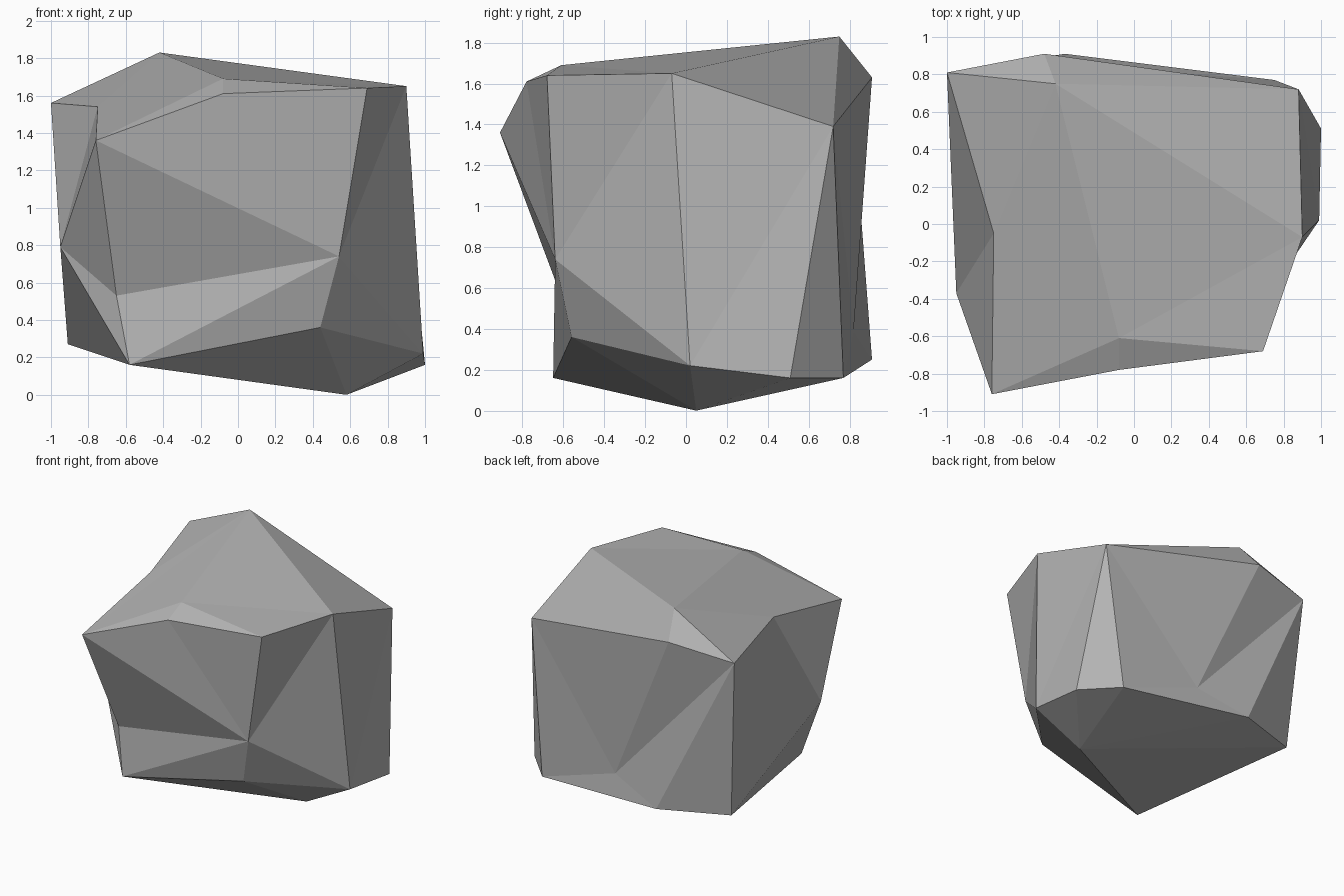
import bpy
import bmesh

old = bpy.data.objects.get("Cube")
if old:
    bpy.data.objects.remove(old, do_unlink=True)

# Corners of the boulder, grouped by the region they belong to
corners = {
    # crown and upper rim
    "peak": (-0.42, 0.75, 1.83), "brow": (-0.08, -0.61, 1.69),
    "rim_front": (-0.08, -0.78, 1.61), "rim_front_left": (0.69, -0.68, 1.64),
    "rim_left": (0.90, -0.07, 1.65), "rim_back_left": (0.88, 0.72, 1.39),
    "rim_back": (-0.48, 0.91, 1.63), "rim_back_right": (-1.00, 0.81, 1.56),
    "rim_right": (-0.75, -0.05, 1.54), "rim_front_right": (-0.76, -0.91, 1.36),
    # hollows and bulges around the sides
    "front_dent": (0.54, -0.64, 0.74), "corner_dent": (-0.65, -0.60, 0.53),
    "side_bulge": (-0.95, -0.37, 0.79), "back_dent": (0.06, 0.82, 0.39),
    # lower rim and foot
    "base_front_right": (-0.58, -0.65, 0.16), "base_front_left": (0.44, -0.56, 0.36),
    "base_left": (0.99, 0.02, 0.22), "base_side": (1.00, 0.51, 0.16),
    "base_back_left": (0.75, 0.77, 0.16), "base_back": (-0.37, 0.91, 0.25),
    "base_back_right": (-0.91, 0.72, 0.27), "foot": (0.58, 0.05, 0.00),
}

# Facets radiate from a hub corner to the ring of corners around it
closed_fans = {
    "foot": "base_back_left base_back base_back_right base_front_right "
            "base_front_left base_left base_side",
    "front_dent": "rim_front_right rim_front rim_front_left rim_left base_left "
                  "base_front_left base_front_right corner_dent",
    "back_dent": "rim_back_left rim_back rim_back_right base_back base_back_left",
    "peak": "rim_left rim_back_left rim_back rim_back_right rim_right "
            "rim_front_right brow",
    "side_bulge": "rim_back_right rim_right rim_front_right corner_dent "
                  "base_front_right base_back_right",
}
open_fans = {
    "base_left": "rim_left rim_back_left base_side",
    "rim_back_left": "base_side base_back_left",
    "brow": "rim_front_right rim_front rim_front_left rim_left",
    "base_back": "rim_back_right base_back_right",
}

bm = bmesh.new()
verts = {name: bm.verts.new(co) for name, co in corners.items()}


def add_fan(hub, ring, closed):
    names = ring.split()
    if closed:
        names.append(names[0])
    for a, b in zip(names, names[1:]):
        bm.faces.new((verts[hub], verts[a], verts[b]))


for hub, ring in closed_fans.items():
    add_fan(hub, ring, True)
for hub, ring in open_fans.items():
    add_fan(hub, ring, False)
bmesh.ops.recalc_face_normals(bm, faces=bm.faces)

# Single flat-shaded stone object
mesh = bpy.data.meshes.new("boulder")
bm.to_mesh(mesh)
bm.free()
boulder = bpy.data.objects.new("boulder", mesh)
bpy.context.collection.objects.link(boulder)

# Plain grey stone
stone = bpy.data.materials.new("stone_grey")
stone.use_nodes = True
grey = (0.45, 0.45, 0.45, 1.0)
stone.diffuse_color = grey
stone.node_tree.nodes["Principled BSDF"].inputs["Base Color"].default_value = grey
mesh.materials.append(stone)
